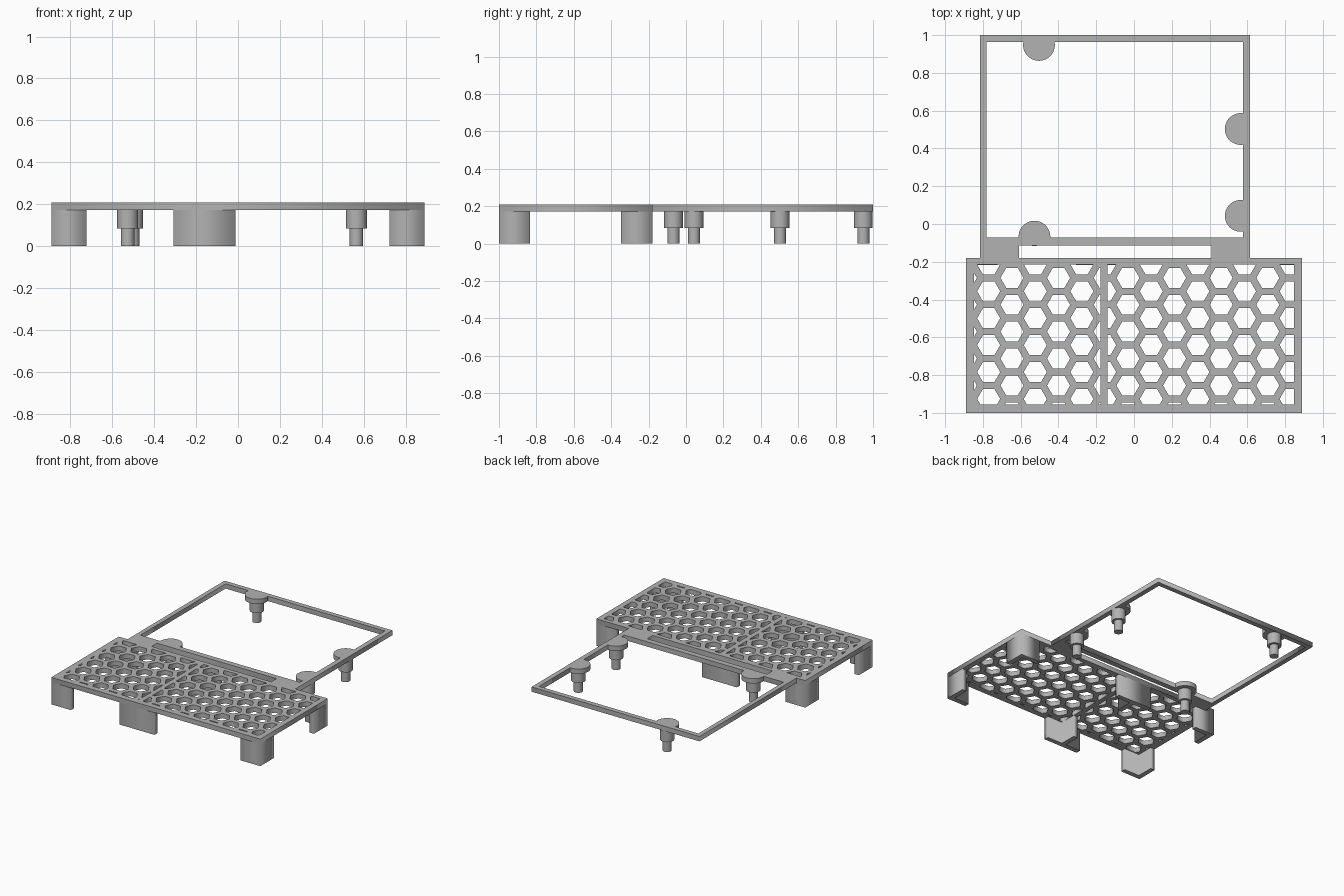
import bpy, math

if "Cube" in bpy.data.objects:
    bpy.data.objects.remove(bpy.data.objects["Cube"])

grey = bpy.data.materials.new("grey plastic")
grey.diffuse_color = (0.45, 0.45, 0.45, 1)
grey.use_nodes = True
grey.node_tree.nodes["Principled BSDF"].inputs["Base Color"].default_value = grey.diffuse_color

WALL = 0.037           # thickness of plates, rims and leg walls
TOP, UNDER = 0.208, 0.171
PITCH, HEX_R = 0.1425, 0.061


def slab(name, loops, z0, z1):
    """Extrude a flat outline (first loop) with holes (other loops)."""
    cu = bpy.data.curves.new(name, 'CURVE')
    cu.dimensions, cu.fill_mode = '2D', 'BOTH'
    cu.extrude = (z1 - z0) / 2
    for pts in loops:
        sp = cu.splines.new('POLY')
        sp.points.add(len(pts) - 1)
        for p, (x, y) in zip(sp.points, pts):
            p.co = (x, y, 0, 1)
        sp.use_cyclic_u = True
    ob = bpy.data.objects.new(name, cu)
    bpy.context.collection.objects.link(ob)
    ob.location.z = (z0 + z1) / 2
    bpy.ops.object.select_all(action='DESELECT')
    ob.select_set(True)
    bpy.context.view_layer.objects.active = ob
    bpy.ops.object.convert(target='MESH')
    ob = bpy.context.object
    ob.data.materials.clear()
    ob.data.materials.append(grey)
    return ob


def rect(x0, x1, y0, y1):
    return [(x0, y0), (x1, y0), (x1, y1), (x0, y1)]


def ngon(cx, cy, r, n):
    return [(cx + r * math.cos(math.tau * i / n), cy + r * math.sin(math.tau * i / n))
            for i in range(n)]


def clip(pts, x0, x1, y0, y1):
    """Cut a convex polygon to a rectangle."""
    for axis, lim, sign in ((0, x0, 1), (0, x1, -1), (1, y0, 1), (1, y1, -1)):
        out = []
        for a, b in zip(pts, pts[1:] + pts[:1]):
            da, db = sign * (a[axis] - lim), sign * (b[axis] - lim)
            if da >= 0:
                out.append(a)
            if da * db < 0:
                t = da / (da - db)
                out.append((a[0] + t * (b[0] - a[0]), a[1] + t * (b[1] - a[1])))
        pts = out
    return pts


def honeycomb(x_start, window):
    """Hexagon holes in staggered columns, trimmed to the window."""
    holes = []
    for col in range(-2, 9):
        for row in range(-1, 7):
            cx = x_start + col * PITCH * math.sqrt(3) / 2
            cy = -0.285 - PITCH * (row - 0.5 * (col % 2))
            h = clip(ngon(cx, cy, HEX_R, 6), *window)
            if len(h) > 2:
                holes.append(h)
    return holes


# Honeycomb deck with a solid bar between its two panels
X, Y0, Y1 = 0.89, -1.0, -0.18
SEAM0, SEAM1 = -0.178, -0.141
in_y = (Y0 + 0.045, Y1 - 0.034)
holes = honeycomb(-0.646, (-0.848, SEAM0, *in_y)) + honeycomb(-0.032, (SEAM1, 0.848, *in_y))
slab("honeycomb_deck", [rect(-X, X, Y0, Y1)] + holes, UNDER, TOP)

# Open frame behind the deck, joined by two short necks
opening = (-0.78, 0.577, -0.072, 0.963)
outline = [(-0.815, Y1), (-0.61, Y1), (-0.61, -0.115), (0.41, -0.115), (0.41, Y1),
           (0.615, Y1), (0.615, 1.0), (-0.815, 1.0)]
slab("open_frame", [outline, rect(*opening)], UNDER, TOP)

# Corner legs (L section) and middle legs (T section)
LEG = 0.167
for end, y, s in (("front", Y0, 1), ("back", Y1, -1)):
    for side, x, t in (("left", -X, 1), ("right", X, -1)):
        ell = [(0, 0), (LEG, 0), (LEG, WALL), (WALL, WALL), (WALL, LEG), (0, LEG)]
        slab(f"{end}_{side}_leg", [[(x + t * u, y + s * v) for u, v in ell]], 0, UNDER)
    h = WALL / 2
    tee = [(-0.148, 0), (0.148, 0), (0.148, WALL), (h, WALL), (h, LEG),
           (-h, LEG), (-h, WALL), (-0.148, WALL)]
    slab(f"{end}_middle_leg", [[(-0.1595 + u, y + s * v) for u, v in tee]], 0, UNDER)

# Stepped mounting pegs under rounded tabs
for i, (x, y) in enumerate([(-0.503, 0.948), (-0.527, -0.067), (0.565, 0.503), (0.565, 0.043)]):
    slab(f"peg_tab_{i + 1}", [clip(ngon(x, y, 0.084, 48), *opening)], UNDER, TOP)
    for part, r, z0, z1 in (("shoulder", 0.05, 0.084, UNDER), ("pin", 0.032, 0, 0.084)):
        bpy.ops.mesh.primitive_cylinder_add(vertices=48, radius=r, depth=z1 - z0,
                                            location=(x, y, (z0 + z1) / 2))
        peg = bpy.context.object
        peg.name = f"peg_{part}_{i + 1}"
        peg.data.materials.append(grey)
        bpy.ops.object.shade_smooth_by_angle()
